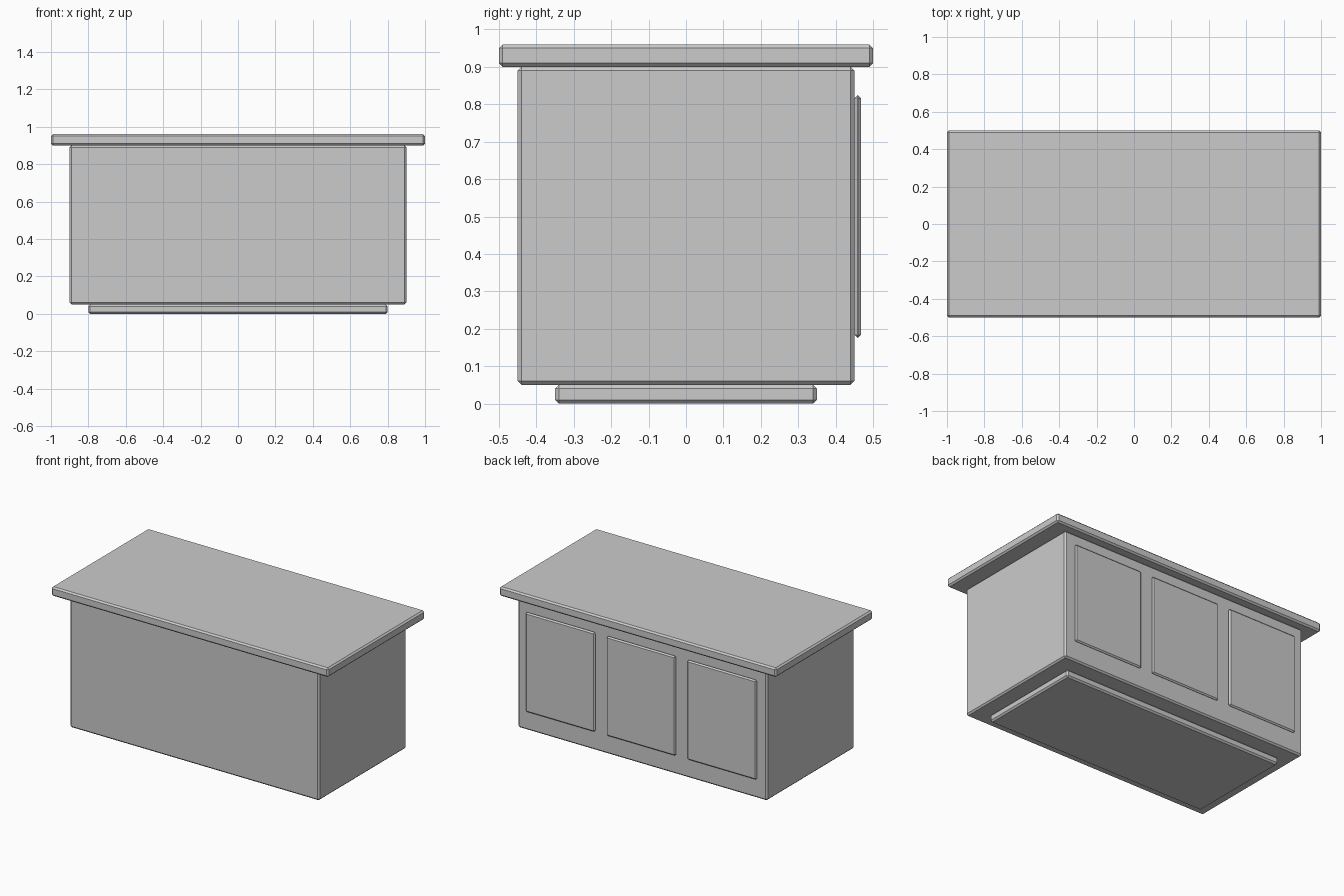
import bpy

if "Cube" in bpy.data.objects:
    bpy.data.objects.remove(bpy.data.objects["Cube"])


def box(name, x, y, z, bevel=0.01):
    """Chamfered box from (min, max) ranges."""
    bpy.ops.mesh.primitive_cube_add(size=1)
    ob = bpy.context.object
    ob.name = name
    ranges = (x, y, z)
    centre = [(a + b) / 2 for a, b in ranges]
    for v in ob.data.vertices:
        v.co = [c + co * (b - a) for c, co, (a, b) in zip(centre, v.co, ranges)]
    ob.location = (0, 0, 0)
    mod = ob.modifiers.new("chamfer", 'BEVEL')
    mod.width = bevel
    mod.segments = 1
    return ob


# Recessed plinth, cabinet and overhanging worktop
box("plinth", (-0.8, 0.8), (-0.35, 0.35), (0, 0.05))
box("cabinet_body", (-0.9, 0.9), (-0.45, 0.45), (0.05, 0.9))
box("worktop", (-1, 1), (-0.5, 0.5), (0.9, 0.96))

# Three door panels on the back, chamfered to a point at mid thickness
for i in (-1, 0, 1):
    cx = i * 0.583
    box(f"door_panel_{i + 2}", (cx - 0.25, cx + 0.25), (0.45, 0.468),
        (0.175, 0.825), 0.0088)
